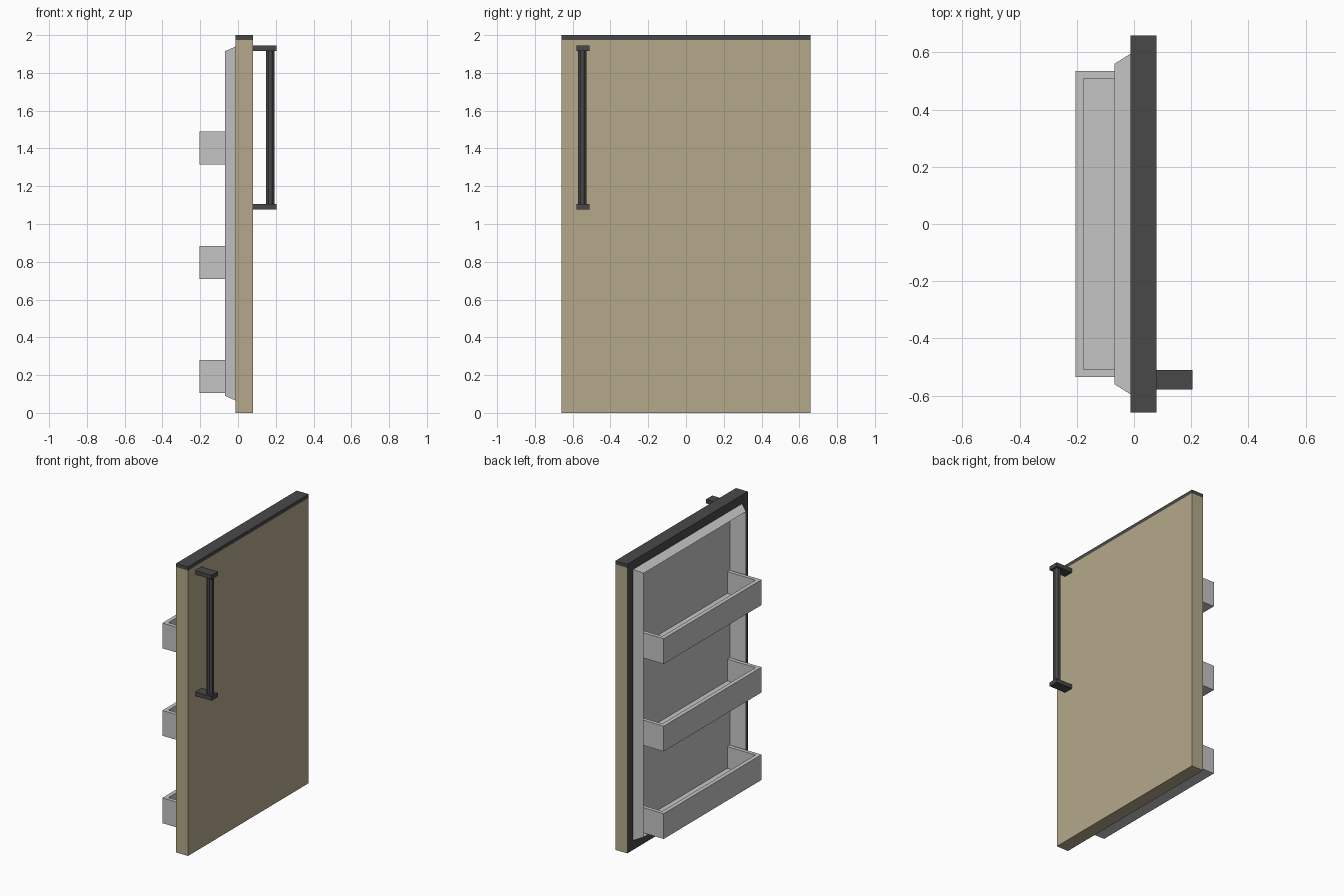
import bpy, bmesh, math

if "Cube" in bpy.data.objects:
    bpy.data.objects.remove(bpy.data.objects["Cube"])


def material(name, rgb):
    m = bpy.data.materials.new(name)
    m.diffuse_color = (*rgb, 1.0)
    m.use_nodes = True
    m.node_tree.nodes["Principled BSDF"].inputs["Base Color"].default_value = m.diffuse_color
    return m


TAN = material("tan_panel", (0.456, 0.397, 0.254))
GREY = material("light_grey_plastic", (0.56, 0.56, 0.56))
DARK = material("dark_grey_trim", (0.066, 0.066, 0.066))


def finish(bm, name, mats):
    me = bpy.data.meshes.new(name)
    bm.to_mesh(me)
    bm.free()
    for m in mats:
        me.materials.append(m)
    ob = bpy.data.objects.new(name, me)
    bpy.context.collection.objects.link(ob)
    return ob


def add_prism(bm, outline, z0, z1):
    """Extrude a counter-clockwise xy outline from z0 to z1."""
    lo = [bm.verts.new((x, y, z0)) for x, y in outline]
    hi = [bm.verts.new((x, y, z1)) for x, y in outline]
    bm.faces.new(lo[::-1])
    bm.faces.new(hi)
    n = len(outline)
    for i in range(n):
        j = (i + 1) % n
        bm.faces.new((lo[i], lo[j], hi[j], hi[i]))


def rect(x0, x1, y0, y1):
    return [(x0, y0), (x1, y0), (x1, y1), (x0, y1)]


def box(name, x0, x1, y0, y1, z0, z1, mat):
    bm = bmesh.new()
    add_prism(bm, rect(x0, x1, y0, y1), z0, z1)
    return finish(bm, name, [mat])


def loft(rings):
    """Join rectangular rings (x, half_y, z0, z1); returns bmesh and rings."""
    bm = bmesh.new()
    vs = [[bm.verts.new((x, y, z)) for y, z in
           ((-h, z0), (h, z0), (h, z1), (-h, z1))] for x, h, z0, z1 in rings]
    for a, b in zip(vs, vs[1:]):
        for i in range(4):
            j = (i + 1) % 4
            bm.faces.new((a[i], b[i], b[j], a[j]))
    return bm, vs


FRONT, BACK, HALF = 0.079, -0.012, 0.659
LINER_BASE = (BACK, 0.595, 0.065, 1.94)

# door shell: tan outside, dark back border with an opening for the liner
bm, vs = loft([(FRONT, HALF, 0, 1.975), (BACK, HALF, 0, 1.975), LINER_BASE])
bm.faces.new(vs[0])
bm.normal_update()
for f in bm.faces:
    f.material_index = 1 if f.normal.x < -0.5 else 0
finish(bm, "door_shell", [TAN, DARK])

# dark strip along the top
box("top_trim", BACK, FRONT, -HALF, HALF, 1.975, 2.0, DARK)

# inner liner: raised sloping rim around a recessed panel
bm, vs = loft([LINER_BASE, (-0.068, 0.56, 0.09, 1.915), (0.04, 0.54, 0.10, 1.905)])
bm.faces.new(vs[-1][::-1])
finish(bm, "inner_liner", [GREY])

# three open shelf bins reaching back to the recessed panel
X0, X1, X2 = -0.204, -0.176, 0.04
YO, YI = 0.535, 0.509
wall = [(X2, YO), (X0, YO), (X0, -YO), (X2, -YO),
        (X2, -YI), (X1, -YI), (X1, YI), (X2, YI)]
for i in range(3):
    z = 0.104 + 0.605 * i
    bm = bmesh.new()
    add_prism(bm, wall, z, z + 0.175)
    add_prism(bm, rect(X1, X2, -YI, YI), z, z + 0.025)
    finish(bm, f"shelf_bin_{i + 1}", [GREY])

# handle: octagonal bar between two brackets
for name, z0, z1 in (("lower", 1.077, 1.105), ("upper", 1.917, 1.945)):
    box(f"{name}_handle_bracket", FRONT, 0.204, -0.579, -0.511, z0, z1, DARK)
R = 0.0225 / math.cos(math.pi / 8)
bm = bmesh.new()
add_prism(bm, [(0.172 + R * math.cos((k + 0.5) * math.pi / 4),
                -0.548 + R * math.sin((k + 0.5) * math.pi / 4))
               for k in range(8)], 1.105, 1.917)
finish(bm, "handle_bar", [DARK])
